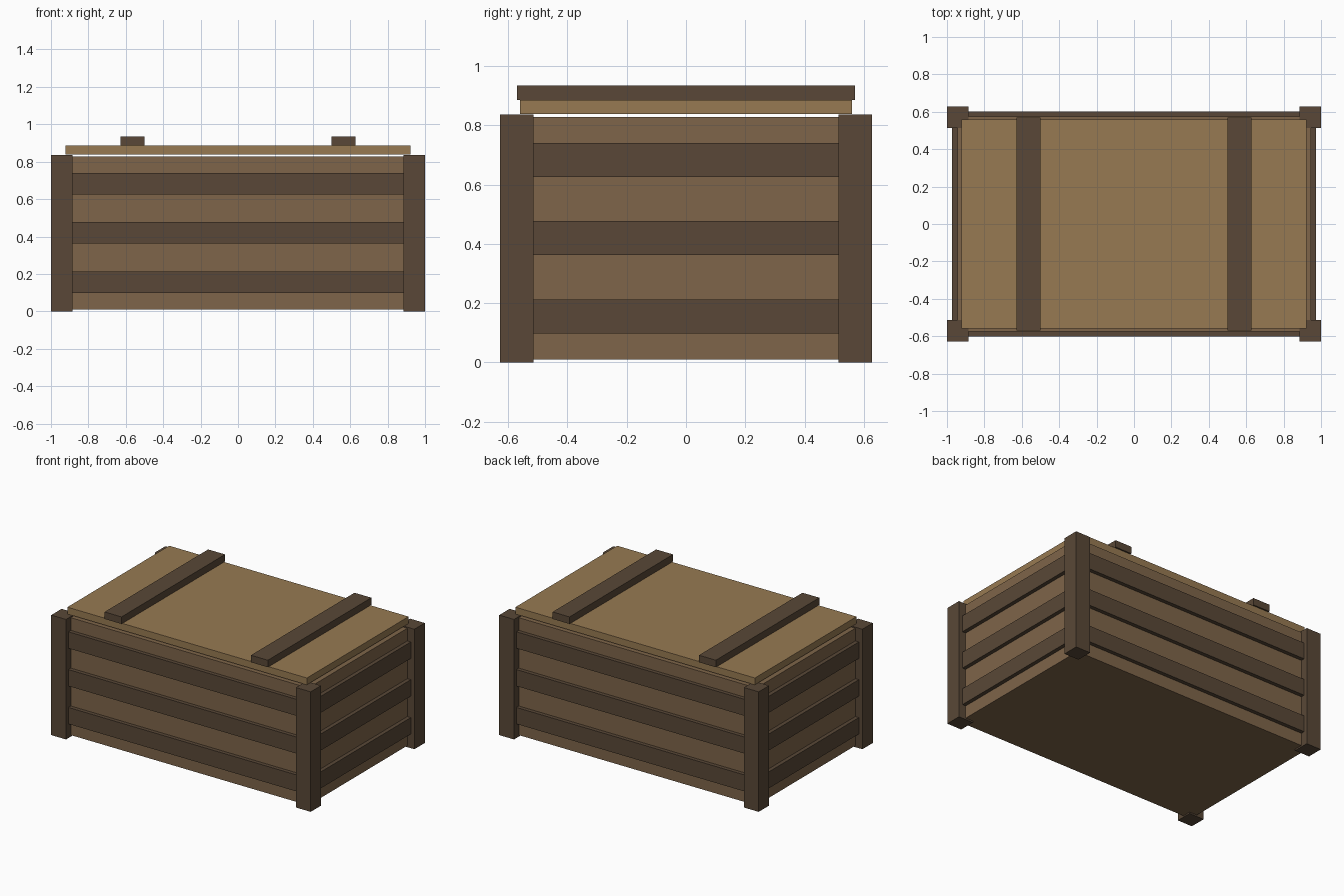
import bpy

if "Cube" in bpy.data.objects:
    bpy.data.objects.remove(bpy.data.objects["Cube"])


def material(name, rgb):
    m = bpy.data.materials.new(name)
    m.diffuse_color = (*rgb, 1.0)
    m.use_nodes = True
    m.node_tree.nodes["Principled BSDF"].inputs["Base Color"].default_value = m.diffuse_color
    return m


LID = material("light_wood", (0.31, 0.195, 0.085))
PANEL = material("mid_wood", (0.21, 0.13, 0.067))
FRAME = material("dark_wood", (0.10, 0.064, 0.038))


def box(name, lo, hi, mat):
    """Axis-aligned box between two corners."""
    centre = [(a + b) / 2 for a, b in zip(lo, hi)]
    bpy.ops.mesh.primitive_cube_add(size=1, location=centre)
    ob = bpy.context.object
    ob.name = name
    ob.scale = [b - a for a, b in zip(lo, hi)]
    bpy.ops.object.transform_apply(location=False, rotation=False, scale=True)
    ob.data.materials.append(mat)
    return ob


# Crate body
box("crate_body", (-0.945, -0.575, 0.01), (0.945, 0.575, 0.828), PANEL)

# Corner posts
for sx, side in ((-1, "left"), (1, "right")):
    for sy, end in ((-1, "front"), (1, "back")):
        cx, cy, h = sx * 0.943, sy * 0.571, 0.057
        box(f"{end}_{side}_post", (cx - h, cy - h, 0), (cx + h, cy + h, 0.836), FRAME)

# Horizontal slats on all four sides
for i, z in enumerate((0.098, 0.362, 0.625), 1):
    top = z + 0.115
    for s, end, side in ((-1, "front", "left"), (1, "back", "right")):
        y = sorted((s * 0.57, s * 0.602))
        box(f"{end}_slat_{i}", (-0.9, y[0], z), (0.9, y[1], top), FRAME)
        x = sorted((s * 0.94, s * 0.972))
        box(f"{side}_slat_{i}", (x[0], -0.53, z), (x[1], 0.53, top), FRAME)

# Lid and its two battens
box("lid", (-0.923, -0.56, 0.838), (0.923, 0.56, 0.886), LID)
for s, side in ((-1, "left"), (1, "right")):
    cx = s * 0.564
    box(f"{side}_lid_batten", (cx - 0.065, -0.57, 0.886), (cx + 0.065, 0.57, 0.935), FRAME)
